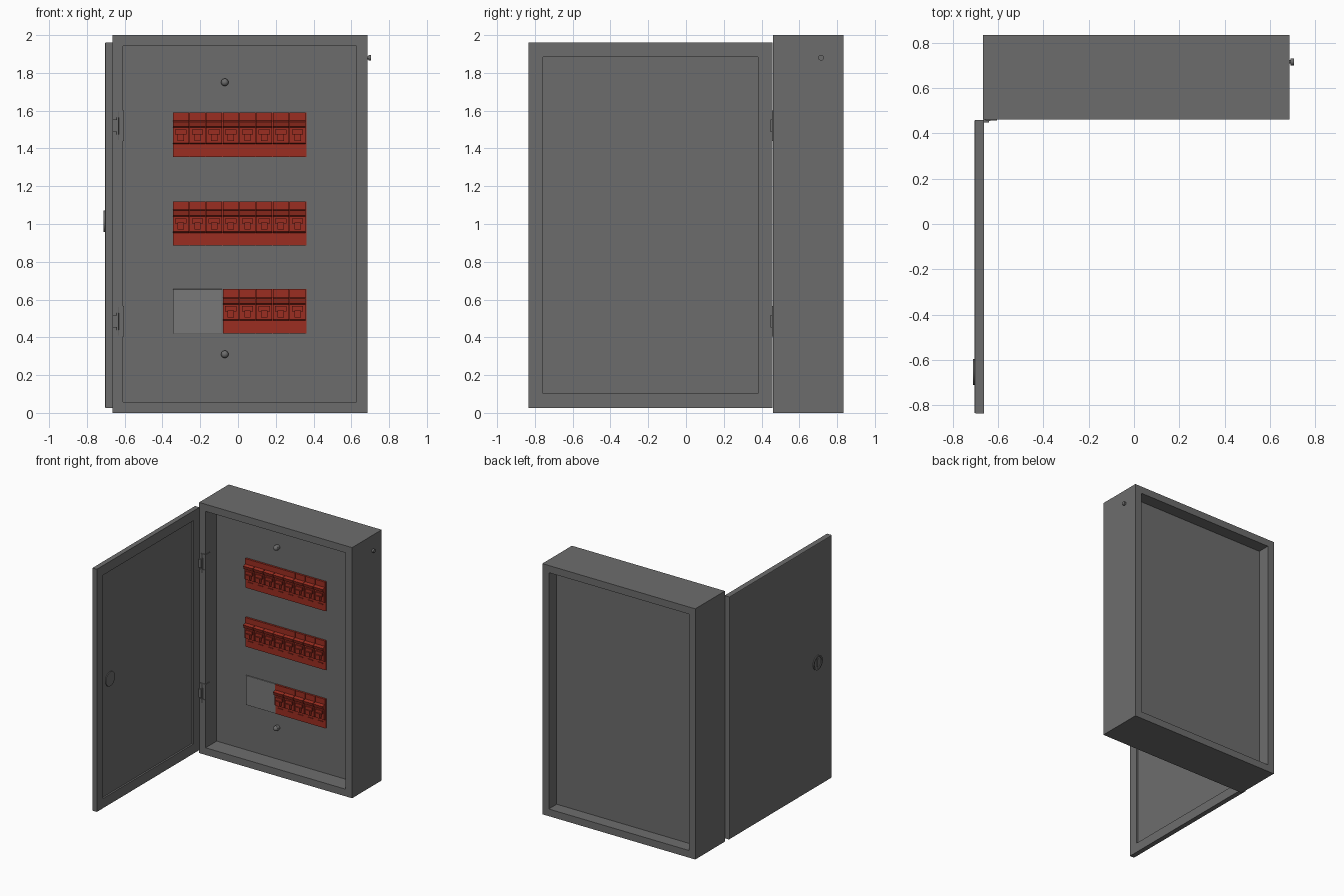
import bpy, bmesh
from math import pi
from mathutils import Matrix, Vector

if "Cube" in bpy.data.objects:
    bpy.data.objects.remove(bpy.data.objects["Cube"], do_unlink=True)


def material(name, rgb):
    m = bpy.data.materials.new(name)
    m.use_nodes = True
    m.diffuse_color = (*rgb, 1)
    m.node_tree.nodes["Principled BSDF"].inputs["Base Color"].default_value = (*rgb, 1)
    return m


GREY = material("painted grey steel", (0.152, 0.152, 0.152))
RED = material("red breaker plastic", (0.33, 0.027, 0.015))
PALE = material("blank cover grey", (0.19, 0.19, 0.19))


def finish(bm, name, mat, bevel=0, smooth=False):
    bmesh.ops.recalc_face_normals(bm, faces=bm.faces)
    me = bpy.data.meshes.new(name)
    bm.to_mesh(me)
    bm.free()
    me.materials.append(mat)
    ob = bpy.data.objects.new(name, me)
    bpy.context.collection.objects.link(ob)
    if bevel:
        mod = ob.modifiers.new("bevel", "BEVEL")
        mod.width, mod.segments = bevel, 2
    if smooth:
        bpy.ops.object.select_all(action="DESELECT")
        ob.select_set(True)
        bpy.context.view_layer.objects.active = ob
        bpy.ops.object.shade_smooth_by_angle()


def add_box(bm, lo, hi):
    lo, hi = Vector(lo), Vector(hi)
    m = Matrix.Translation((lo + hi) / 2) @ Matrix.Diagonal((*(hi - lo), 1))
    bmesh.ops.create_cube(bm, size=1, matrix=m)


def add_rod(bm, centre, radius, length, axis, sides=32):
    turn = {"x": Matrix.Rotation(pi / 2, 4, "Y"), "y": Matrix.Rotation(pi / 2, 4, "X"),
            "z": Matrix.Identity(4)}[axis]
    bmesh.ops.create_cone(bm, cap_ends=True, segments=sides, radius1=radius, radius2=radius,
                          depth=length, matrix=Matrix.Translation(centre) @ turn)


def recess(bm, direction, margin, depth):
    """Inset the faces pointing one way and push them inwards."""
    d = Vector(direction)
    bm.normal_update()
    faces = [f for f in bm.faces if f.normal.dot(d) > 0.99]
    bmesh.ops.inset_region(bm, faces=faces, thickness=margin, use_even_offset=True)
    out = bmesh.ops.extrude_face_region(bm, geom=faces)
    bmesh.ops.delete(bm, geom=faces, context="FACES_ONLY")
    verts = [v for v in out["geom"] if isinstance(v, bmesh.types.BMVert)]
    bmesh.ops.translate(bm, verts=verts, vec=-d * depth)


# Enclosure, hollowed from the front and the back
FRONT, PANEL = 0.46, 0.6
bm = bmesh.new()
add_box(bm, (-0.665, FRONT, 0), (0.685, 0.833, 2))
recess(bm, (0, -1, 0), 0.057, PANEL - FRONT)
recess(bm, (0, 1, 0), 0.057, 0.1)
finish(bm, "enclosure", GREY)

# Open door with a shallow pan on its inner face
bm = bmesh.new()
add_box(bm, (-0.704, -0.835, 0.026), (-0.661, 0.459, 1.962))
edges = [e for e in bm.edges if all(v.co.x < -0.7 for v in e.verts)]
bmesh.ops.bevel(bm, geom=edges, offset=0.006, segments=2, affect="EDGES", profile=0.5)
recess(bm, (1, 0, 0), 0.077, 0.014)
finish(bm, "door", GREY)

# Round lock: flat disc inside, sunken collar with a key bar outside
bm = bmesh.new()
lock = Vector((-0.69, -0.652, 1.015))
add_rod(bm, lock, 0.057, 0.042, "x")
recess(bm, (-1, 0, 0), 0.012, 0.006)
add_box(bm, lock + Vector((-0.02, -0.008, -0.03)), lock + Vector((0, 0.008, 0.03)))
finish(bm, "door_lock", GREY, smooth=True)

# Hinges: fixed leaf on the opening wall, two ears, knuckle and door leaf
for name, z in (("upper_hinge", 1.52), ("lower_hinge", 0.485)):
    bm = bmesh.new()
    add_box(bm, (-0.612, FRONT - 0.004, z - 0.08), (-0.604, FRONT + 0.05, z + 0.08))
    for s in (-1, 1):
        a, b = sorted((z + s * 0.045, z + s * 0.08))
        add_box(bm, (-0.655, FRONT - 0.004, a), (-0.608, FRONT + 0.002, b))
    add_rod(bm, (-0.637, FRONT, z), 0.006, 0.15, "z", 16)
    add_box(bm, (-0.663, FRONT - 0.012, z - 0.033), (-0.64, FRONT + 0.002, z + 0.033))
    finish(bm, name, GREY, smooth=True)

# Panel screws: domed head on a short shank
for name, z in (("upper_screw", 1.75), ("lower_screw", 0.31)):
    bm = bmesh.new()
    add_rod(bm, (-0.07, PANEL - 0.012, z), 0.02, 0.026, "y")
    bmesh.ops.create_uvsphere(bm, u_segments=20, v_segments=10, radius=0.02,
                              matrix=Matrix.Translation((-0.07, PANEL - 0.022, z)))
    finish(bm, name, GREY, smooth=True)

# Earth stud on the side wall
bm = bmesh.new()
add_rod(bm, (0.688, 0.715, 1.88), 0.008, 0.02, "x", 16)
add_rod(bm, (0.698, 0.715, 1.88), 0.015, 0.014, "x", 16)
finish(bm, "side_stud", GREY, smooth=True)

# Breaker rows: (height, projection) outline of one breaker body
OUTLINE = [(0, 0), (0, 0.01), (0.068, 0.01), (0.074, 0.024), (0.155, 0.024), (0.16, 0.036),
           (0.186, 0.044), (0.192, 0.016), (0.235, 0.016), (0.235, 0)]
PITCH, LEFT = 0.0883, -0.345


def add_breaker(bm, x, z):
    wide = PITCH - 0.004
    face = bm.faces.new([bm.verts.new((x, PANEL - d, z + h)) for h, d in OUTLINE])
    out = bmesh.ops.extrude_face_region(bm, geom=[face])
    verts = [v for v in out["geom"] if isinstance(v, bmesh.types.BMVert)]
    bmesh.ops.translate(bm, verts=verts, vec=(wide, 0, 0))
    mid = x + wide / 2
    # toggle: wide pivot bar, narrow lever, label ledge and terminal mark
    add_box(bm, (mid - 0.03, PANEL - 0.034, z + 0.118), (mid + 0.03, PANEL - 0.015, z + 0.145))
    add_box(bm, (mid - 0.017, PANEL - 0.046, z + 0.085), (mid + 0.017, PANEL - 0.015, z + 0.122))
    add_box(bm, (mid - 0.02, PANEL - 0.016, z + 0.045), (mid + 0.02, PANEL - 0.005, z + 0.052))


for name, z, first in (("top", 1.355, 0), ("middle", 0.885, 0), ("bottom", 0.42, 3)):
    bm = bmesh.new()
    for i in range(first, 8):
        add_breaker(bm, LEFT + i * PITCH, z)
    add_box(bm, (LEFT + first * PITCH, PANEL - 0.005, z), (LEFT + 8 * PITCH, PANEL, z + 0.235))
    finish(bm, name + "_breaker_row", RED)

# Blank cover over the unused slots
bm = bmesh.new()
add_box(bm, (LEFT, PANEL - 0.009, 0.42), (LEFT + 2.95 * PITCH, PANEL, 0.655))
finish(bm, "blank_cover", PALE, bevel=0.002)
